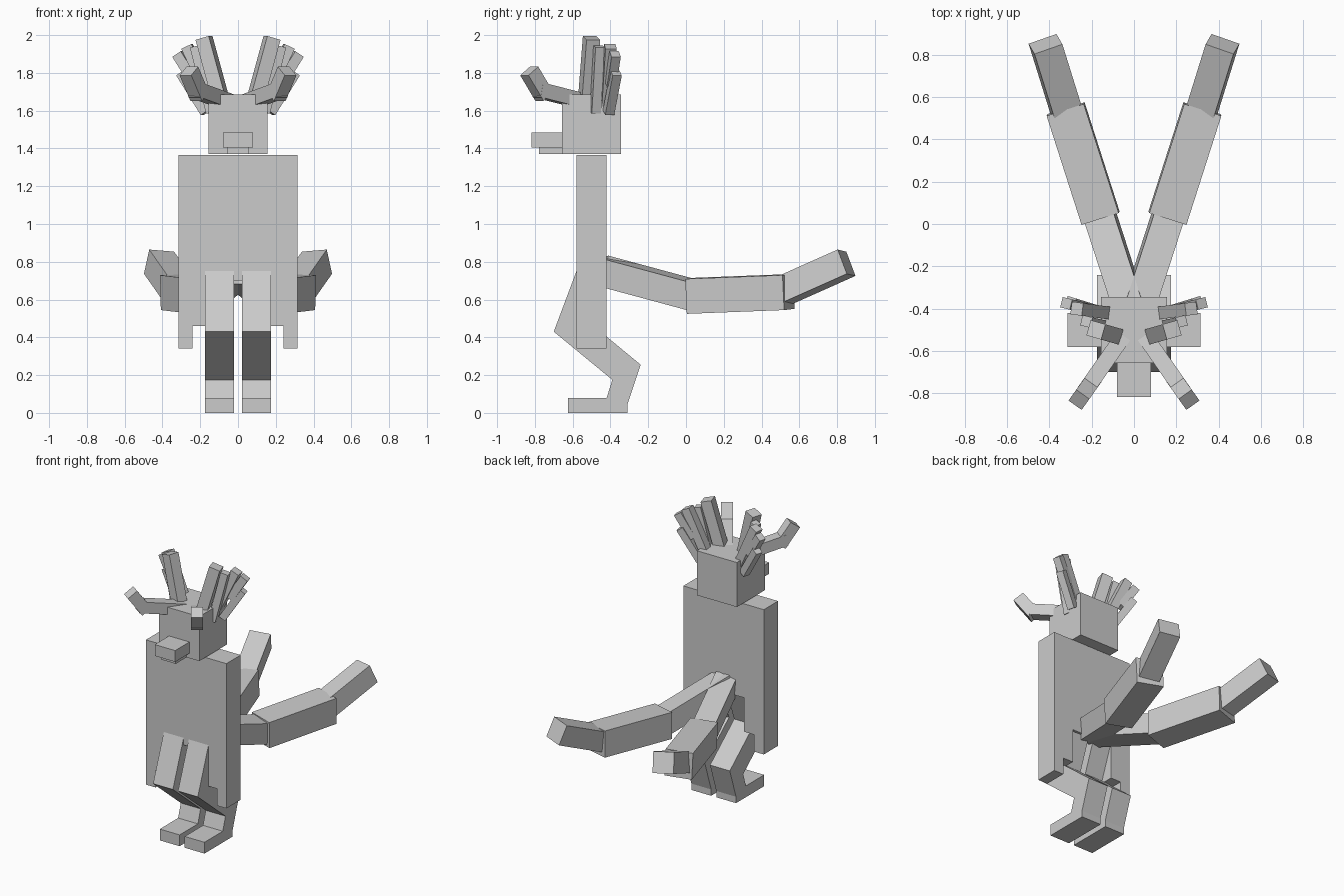
import bpy, bmesh, math
from mathutils import Vector, Matrix

if "Cube" in bpy.data.objects:
    bpy.data.objects.remove(bpy.data.objects["Cube"])

grey = bpy.data.materials.new("plain_grey")
grey.diffuse_color = (0.6, 0.6, 0.6, 1)
grey.use_nodes = True
grey.node_tree.nodes["Principled BSDF"].inputs["Base Color"].default_value = grey.diffuse_color


def finish(name, bm, mirror=False):
    bmesh.ops.recalc_face_normals(bm, faces=bm.faces)
    mesh = bpy.data.meshes.new(name)
    bm.to_mesh(mesh)
    bm.free()
    mesh.materials.append(grey)
    ob = bpy.data.objects.new(name, mesh)
    bpy.context.collection.objects.link(ob)
    if mirror:
        ob.modifiers.new("mirror", 'MIRROR').use_mirror_merge = False
    return ob


def box(name, x, y, z):
    bm = bmesh.new()
    size = Vector((x[1] - x[0], y[1] - y[0], z[1] - z[0]))
    mid = Vector((sum(x), sum(y), sum(z))) / 2
    bmesh.ops.create_cube(bm, size=1, matrix=Matrix.Translation(mid) @ Matrix.Diagonal((*size, 1)))
    return finish(name, bm)


def extrude(name, points, offset, mirror=False):
    """Flat outline pushed along an offset into a solid."""
    bm = bmesh.new()
    face = bm.faces.new([bm.verts.new(p) for p in points])
    new = bmesh.ops.extrude_face_region(bm, geom=[face], use_keep_orig=True)["geom"]
    bmesh.ops.translate(bm, vec=offset, verts=[v for v in new if isinstance(v, bmesh.types.BMVert)])
    return finish(name, bm, mirror)


def beam(name, a, b, width, height, roll=0):
    """Mirrored box running from a to b; width is horizontal."""
    a, b = Vector(a), Vector(b)
    d = (b - a).normalized()
    side = d.cross(Vector((0, 0, 1))).normalized()
    side = Matrix.Rotation(math.radians(roll), 3, d) @ side
    up = side.cross(d)
    rot = Matrix((side, d, up)).transposed().to_4x4()
    bm = bmesh.new()
    bmesh.ops.create_cube(bm, size=1, matrix=Matrix.Translation((a + b) / 2) @ rot
                          @ Matrix.Diagonal((width, (b - a).length, height, 1)))
    return finish(name, bm, True)


# Body slab with a stepped opening at the bottom
half = [(0.315, 1.365), (0.315, 0.34), (0.24, 0.34), (0.24, 0.46), (0.16, 0.46), (0.16, 0.70)]
outline = half + [(-x, z) for x, z in reversed(half)]
extrude("body", [(x, -0.58, z) for x, z in outline], (0, 0.16, 0))

# Head and muzzle
box("head", (-0.157, 0.157), (-0.657, -0.345), (1.37, 1.685))
box("upper_muzzle", (-0.08, 0.08), (-0.817, -0.65), (1.405, 1.485))
box("lower_jaw", (-0.057, 0.057), (-0.778, -0.65), (1.37, 1.405))

# Legs: bent side profile with foot
leg = [(-0.58, 0.75), (-0.70, 0.43), (-0.39, 0.175), (-0.42, 0.08), (-0.625, 0.08), (-0.625, 0),
       (-0.31, 0), (-0.31, 0.045), (-0.24, 0.255), (-0.51, 0.478), (-0.43, 0.695)]
extrude("leg", [(0.02, y, z) for y, z in leg], (0.155, 0, 0), True)

# Paired tails in three segments
beam("tail_base", (0.003, -0.45, 0.755), (0.165, 0.05, 0.62), 0.145, 0.148, 5)
beam("tail_middle", (0.158, 0.028, 0.62), (0.323, 0.543, 0.64), 0.184, 0.185, 2)
beam("tail_tip", (0.315, 0.52, 0.648), (0.418, 0.85, 0.795), 0.14, 0.14, -5)

# Ears in two segments
beam("ear_base", (0.03, -0.50, 1.638), (0.228, -0.784, 1.71), 0.076, 0.078)
beam("ear_tip", (0.203, -0.75, 1.675), (0.26, -0.83, 1.81), 0.076, 0.078)

# Antlers: tall front beam, rear beam and short tines
beam("antler_front_beam", (0.075, -0.53, 1.60), (0.18, -0.50, 1.985), 0.075, 0.075)
beam("antler_front_tine", (0.14, -0.48, 1.59), (0.225, -0.46, 1.94), 0.05, 0.05)
beam("antler_rear_beam", (0.12, -0.42, 1.62), (0.27, -0.40, 1.94), 0.06, 0.06)
beam("antler_rear_tine", (0.17, -0.41, 1.59), (0.30, -0.37, 1.80), 0.05, 0.05)
beam("antler_side_tine", (0.22, -0.40, 1.74), (0.32, -0.375, 1.90), 0.05, 0.055)
